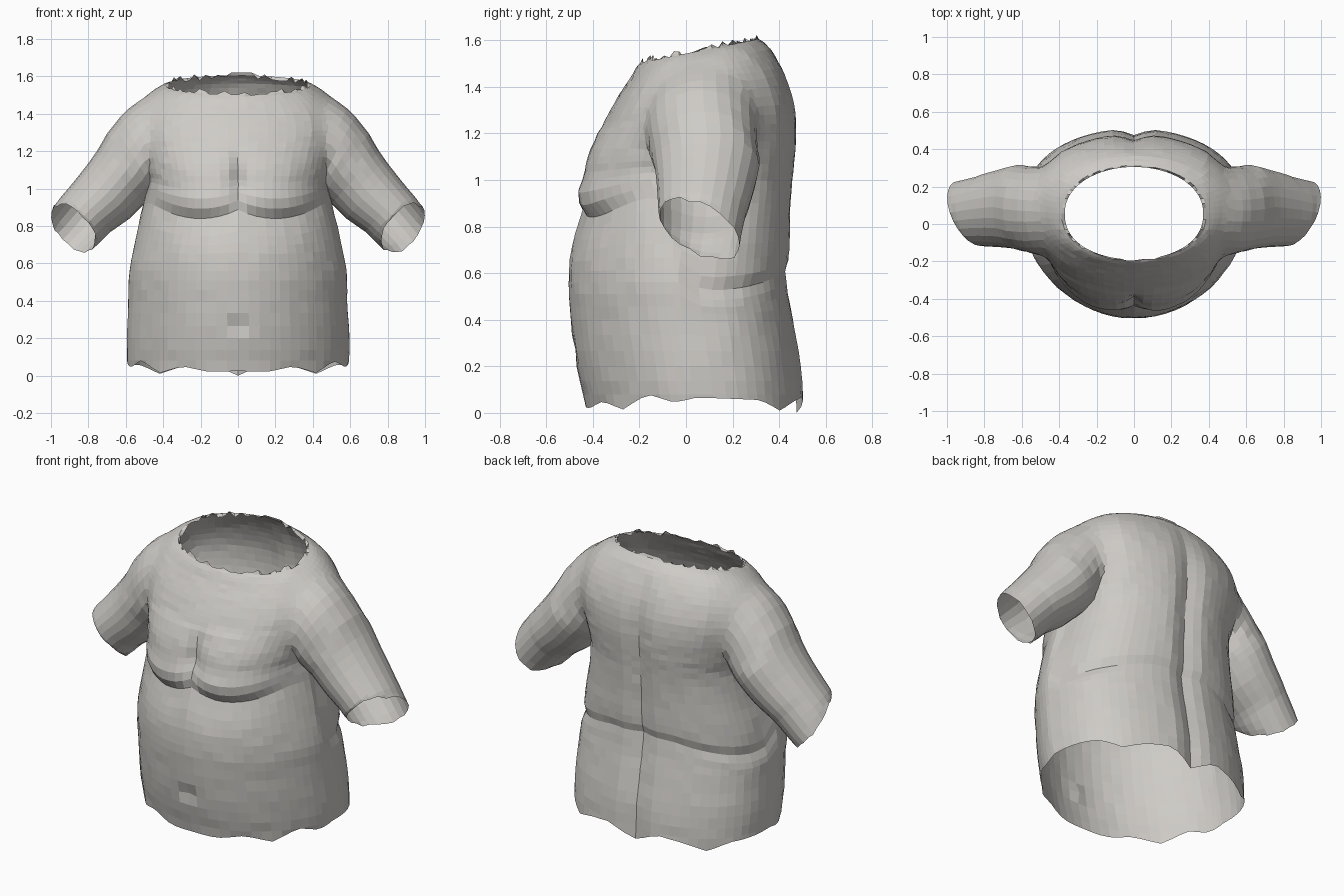
import bpy, bmesh, random
from math import sin, cos, pi, exp
from mathutils import Vector

random.seed(4)
cube = bpy.data.objects.get("Cube")
if cube:
    bpy.data.objects.remove(cube)

COLOUR = (0.62, 0.60, 0.57, 1)
skin = bpy.data.materials.new("warm grey")
skin.use_nodes = True
skin.diffuse_color = COLOUR
skin.node_tree.nodes["Principled BSDF"].inputs["Base Color"].default_value = COLOUR


def refine(rows, steps):
    """Catmull-Rom interpolation of profile rows."""
    out = []
    for i in range(len(rows) - 1):
        a, b, c, d = (rows[min(max(i + k, 0), len(rows) - 1)] for k in (-1, 0, 1, 2))
        for s in range(steps):
            t = s / steps
            out.append([0.5 * (2 * q + (r - p) * t + (2 * p - 5 * q + 4 * r - u) * t * t
                               + (3 * q - p - 3 * r + u) * t ** 3)
                        for p, q, r, u in zip(a, b, c, d)])
    return out + [list(rows[-1])]


def bell(v, width):
    return exp(-(v / width) ** 2)


def clamp(v):
    return min(max(v, 0), 1)


def loft(name, rings):
    """Closed tube through rings of points; end caps get material slot 1."""
    bm = bmesh.new()
    loops = [[bm.verts.new(p) for p in ring] for ring in rings]
    n = len(loops[0])
    for a, b in zip(loops, loops[1:]):
        for i in range(n):
            j = (i + 1) % n
            bm.faces.new((a[i], a[j], b[j], b[i]))
    for loop in (loops[0], loops[-1]):
        hub = bm.verts.new(sum((v.co for v in loop), Vector()) / n)
        for i in range(n):
            bm.faces.new((loop[i], loop[(i + 1) % n], hub)).material_index = 1
    bmesh.ops.recalc_face_normals(bm, faces=bm.faces)
    mesh = bpy.data.meshes.new(name)
    bm.to_mesh(mesh)
    bm.free()
    mesh.materials.append(skin)
    mesh.materials.append(skin)
    obj = bpy.data.objects.new(name, mesh)
    bpy.context.collection.objects.link(obj)
    return obj


# Torso profile: height, half width, front y, back y, front and back squareness
TORSO = [(.04, .59, -.43, .51, 1.2, .75), (.2, .595, -.47, .5, 1.25, .75),
         (.4, .585, -.495, .465, 1.25, .72), (.56, .58, -.505, .44, 1.25, .7),
         (.7, .55, -.49, .45, 1.15, .7), (.85, .505, -.44, .455, .95, .68),
         (1.0, .48, -.405, .465, .78, .68), (1.1, .5, -.40, .475, .78, .68),
         (1.2, .53, -.375, .48, .82, .7), (1.3, .555, -.34, .47, .87, .72),
         (1.4, .55, -.295, .43, .92, .8), (1.48, .505, -.25, .38, .95, .9),
         (1.535, .435, -.215, .335, .9, .95), (1.56, .37, -.19, .305, .85, .95)]
# Hem height from the spine round to the belly
HEM = (0, .07, .05, .01, .055, .06, .065, .045, .08, .015, .05, .02, .025)


def hem_height(t):
    s = (t if t < pi else 2 * pi - t) / pi * (len(HEM) - 1)
    i = min(int(s), len(HEM) - 2)
    return HEM[i] + (HEM[i + 1] - HEM[i]) * (s - i)


def sculpt(x, y, z):
    """Shape the chest, navel, spine and waist folds."""
    ax = abs(x)
    if y < 0:
        swell = clamp(1 - ((ax - .22) / .28) ** 2)
        rise = z - .85
        y -= .068 * swell * clamp(rise / .07) * clamp(1 - (rise - .1) / .3)
        y += .03 * bell(x, .04) * bell(z - 1.06, .13)
        y += .03 * bell(x, .04) * bell(z - .25, .03)
        # curve the rings along the underside of the chest
        z += (1.2 * (min(ax, .46) - .2) ** 2 - .01) * bell(z - .86, .16)
    else:
        y -= .035 * bell(x, .06) * clamp((1.5 - z) / .3)
        fold = bell(z - .6, .03) * clamp(y / .15)
        x *= 1 - .03 * fold
        y -= .01 * fold
        # the waist fold drops towards the flanks
        z -= .08 * clamp((ax - .2) / .35) * bell(z - .6, .15) * clamp(y / .1)
    return x, y, z


def torso_rings(n=64):
    rows = refine(TORSO, 3)
    rings = []
    for k, (z, w, front, back, front_p, back_p) in enumerate(rows):
        mid = (front + back) / 2
        tilt = .2 * clamp((z - 1.2) / .3)
        ring = []
        for i in range(n):
            t = 2 * pi * i / n
            s = cos(t)
            side = s ** back_p if s > 0 else -abs(s) ** front_p
            x, y, h = sculpt(w * sin(t), side * (back - front) / 2, z)
            y += mid
            h += tilt * (y - .06)
            if k == 0:                      # ragged hem
                h = hem_height(t)
            elif k == len(rows) - 1:        # ragged neckline, tab at the nape
                h = 1.62 if i in (0, 1, n - 1) else h + random.uniform(-.025, .018)
            else:
                x += random.uniform(-.002, .002)
                y += random.uniform(-.002, .002)
            ring.append((x, y, h))
        rings.append(ring)
    return rings


# Arm profile: top x, top z, bottom x, bottom z, centre y, half depth
ARM = [(.36, 1.47, .28, 1.12, .08, .17), (.53, 1.485, .36, 1.06, .07, .23),
       (.64, 1.4, .42, 1.0, .07, .245), (.70, 1.295, .45, .96, .08, .235),
       (.755, 1.2, .50, .92, .09, .225), (.82, 1.11, .58, .84, .085, .21),
       (.9, 1.01, .68, .77, .075, .195), (.955, .945, .73, .72, .065, .182),
       (.985, .9, .78, .675, .06, .17)]


def arm_rings(side, n=24):
    rows = refine(ARM, 2)
    rings = []
    for k, (tx, tz, bx, bz, yc, yh) in enumerate(rows):
        ring = []
        for i in range(n):
            t = 2 * pi * i / n
            u, v = (1 + cos(t)) / 2, yh * sin(t)
            x, z = bx + (tx - bx) * u, bz + (tz - bz) * u
            # the cuff is cut back towards the front
            slant = .5 * v * clamp((k - len(rows) + 4) / 3)
            x, z = x + .65 * slant, z - .76 * slant
            if k == len(rows) - 1:
                z += random.uniform(-.012, .012)
            ring.append((side * min(x, 1), yc + v, z))
        rings.append(ring)
    return rings


# Join the arms to the torso
body = loft("torso_with_arms", torso_rings())
arms = [loft(name, arm_rings(s)) for name, s in (("left_arm", 1), ("right_arm", -1))]
for arm in arms:
    mod = body.modifiers.new("join", 'BOOLEAN')
    mod.operation = 'UNION'
    mod.solver = 'EXACT'
    mod.object = arm
bpy.context.view_layer.update()
graph = bpy.context.evaluated_depsgraph_get()
joined = bpy.data.meshes.new_from_object(body.evaluated_get(graph))
body.modifiers.clear()
body.data = joined
for arm in arms:
    bpy.data.objects.remove(arm)

# Open the neck, cuffs and hem, then soften the shoulder seams
bm = bmesh.new()
bm.from_mesh(joined)
caps = [f for f in bm.faces if f.material_index == 1]
bmesh.ops.delete(bm, geom=caps, context='FACES')
bmesh.ops.remove_doubles(bm, verts=bm.verts, dist=.01)
seam = [v for v in bm.verts if .4 < abs(v.co.x) < .68 and v.co.z > 1.12
        and not v.is_boundary]
for _ in range(6):
    bmesh.ops.smooth_vert(bm, verts=seam, factor=.5, use_axis_x=True,
                          use_axis_y=True, use_axis_z=True)
for f in bm.faces:
    f.smooth = False
    f.material_index = 0
bm.to_mesh(joined)
bm.free()
joined.materials.clear()
joined.materials.append(skin)
